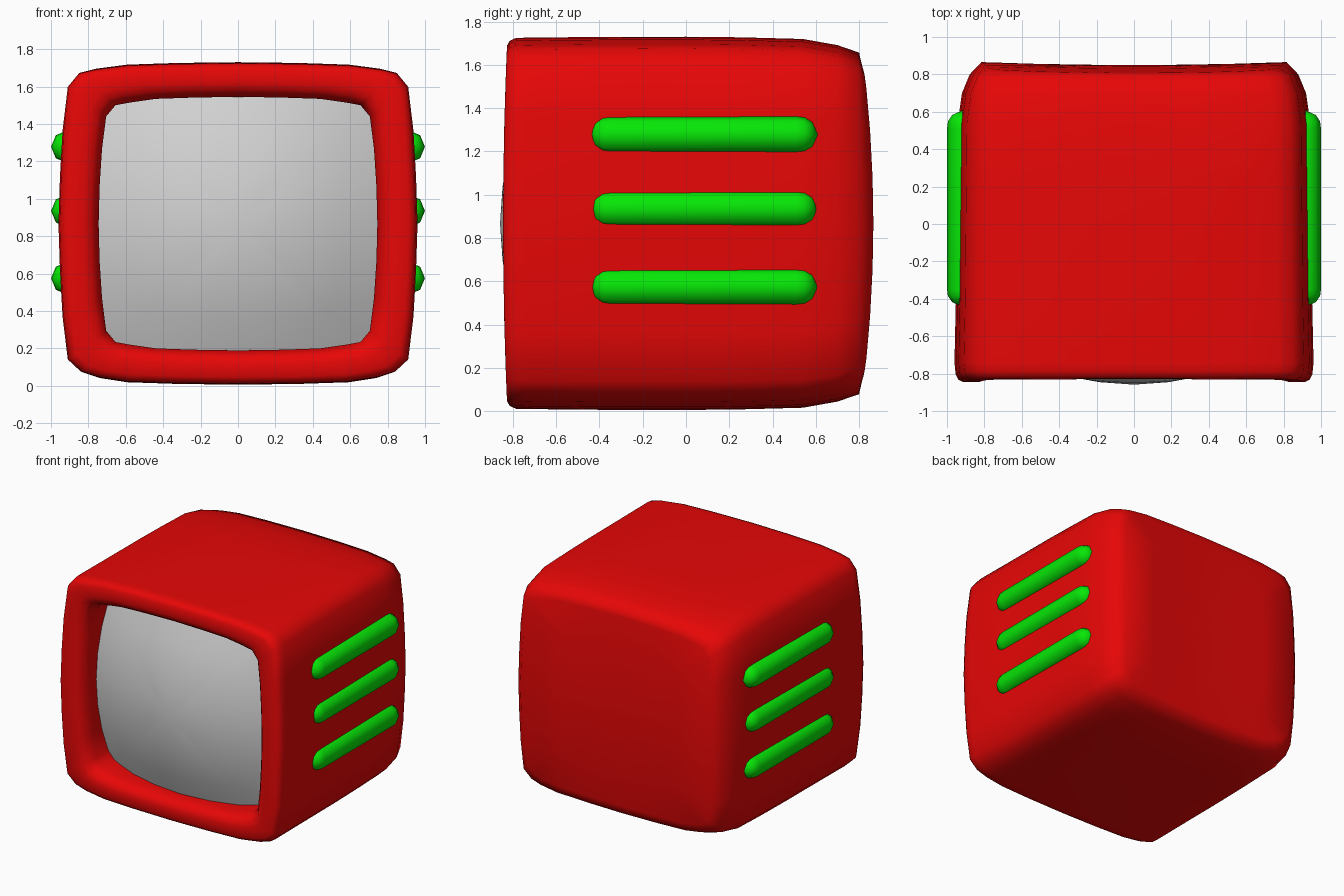
import bpy, bmesh, math

if "Cube" in bpy.data.objects:
    bpy.data.objects.remove(bpy.data.objects["Cube"])

CZ = 0.867  # height of the body's centre

# Right half outlines (x, z from centre), top to bottom, outer body and screen opening
OUTER = [(0, .863), (.33, .859), (.60, .850), (.77, .828), (.85, .808), (.91, .735), (.938, .5),
         (.952, .25), (.96, 0), (.952, -.25), (.938, -.5), (.91, -.73), (.84, -.795), (.75, -.825),
         (.60, -.848), (.33, -.857), (0, -.861)]
INNER = [(0, .678), (.24, .674), (.44, .667), (.58, .647), (.655, .633), (.705, .573), (.727, .40),
         (.74, .2), (.745, 0), (.74, -.2), (.727, -.40), (.705, -.573), (.655, -.633), (.58, -.647),
         (.44, -.667), (.24, -.674), (0, -.678)]


def full(half):
    return half + [(-x, z) for x, z in half[-2:0:-1]]


OUTER, INNER = full(OUTER), full(INNER)


def material(name, rgb):
    m = bpy.data.materials.new(name)
    m.diffuse_color = (*rgb, 1)
    m.use_nodes = True
    m.node_tree.nodes["Principled BSDF"].inputs["Base Color"].default_value = m.diffuse_color
    return m


red = material("red", (.8, .002, .002))
green = material("green", (.002, .8, .002))
grey = material("light grey", (.64, .64, .64))


def loft(name, rings, mat, start=None, end=None):
    """Skin closed rings of points; optional pole points close the ends."""
    bm = bmesh.new()
    rows = [[bm.verts.new(p) for p in r] for r in rings]
    n = len(rows[0])
    for a, b in zip(rows, rows[1:]):
        for i in range(n):
            j = (i + 1) % n
            bm.faces.new((a[i], a[j], b[j], b[i]))
    for pole, row in ((start, rows[0]), (end, rows[-1])):
        if pole:
            v = bm.verts.new(pole)
            for i in range(n):
                bm.faces.new((v, row[i], row[(i + 1) % n]))
    bmesh.ops.recalc_face_normals(bm, faces=bm.faces)
    for f in bm.faces:
        f.smooth = True
    me = bpy.data.meshes.new(name)
    bm.to_mesh(me)
    bm.free()
    me.materials.append(mat)
    ob = bpy.data.objects.new(name, me)
    bpy.context.collection.objects.link(ob)
    return ob


def back_y(x, z):
    return .85 + .015 * (x / .8) ** 2 - .042 * (z / .73) ** 2


def front_y(x, z):
    return -.825 - .02 * (1 - (z / .863) ** 2)


def screen_y(x, z):
    return -.857 + .33 * (x * x + z * z)


def ring(outline, yfun, sx=1.0, sz=1.0):
    return [(x * sx, yfun(x * sx, z * sz), z * sz + CZ) for x, z in outline]


def mix(t):
    return [(a + (c - a) * t, b + (d - b) * t) for (a, b), (c, d) in zip(OUTER, INNER)]


# Body: bulged back, rounded sides, front frame rolling into the opening
rings = [ring(OUTER, back_y, s, s) for s in (.28, .56, .85)]
for sx, sz, y in ((.915, .915, .80), (.958, .955, .70), (.982, .988, .54), (.985, .997, .25),
                  (.988, 1, 0), (.992, .999, -.4), (1, .995, -.74)):
    rings.append(ring(OUTER, lambda x, z, y=y: y, sx, sz))
for t, dy in ((.03, .04), (.10, .012), (.22, 0), (.6, 0), (.8, .015), (.93, .05), (1, .10)):
    rings.append(ring(mix(t), lambda x, z, d=dy: front_y(x, z) + d))
rings.append(ring(INNER, lambda x, z: screen_y(x, z) + .01))
loft("body", rings, red, start=(0, .85, CZ))

# Screen: domed pane filling the opening
loft("screen", [ring(INNER, screen_y, s, s) for s in (1.005, .75, .5, .25)], grey,
     end=(0, -.859, CZ))

# Side bars: eight sided capsules half sunk into each side
PROFILE = [(-.418, .06), (-.385, .083), (-.35, .0875), (.51, .0875), (.548, .083), (.583, .06)]
for side, label in ((1, "right"), (-1, "left")):
    for k, z in enumerate((.575, .935, 1.278)):
        bar = [[(side * (.912 + r * math.cos(i * math.pi / 4)), y, z + r * math.sin(i * math.pi / 4))
                for i in range(8)] for y, r in PROFILE]
        loft(f"{label}_bar_{k + 1}", bar, green,
             start=(side * .912, -.445, z), end=(side * .912, .61, z))
